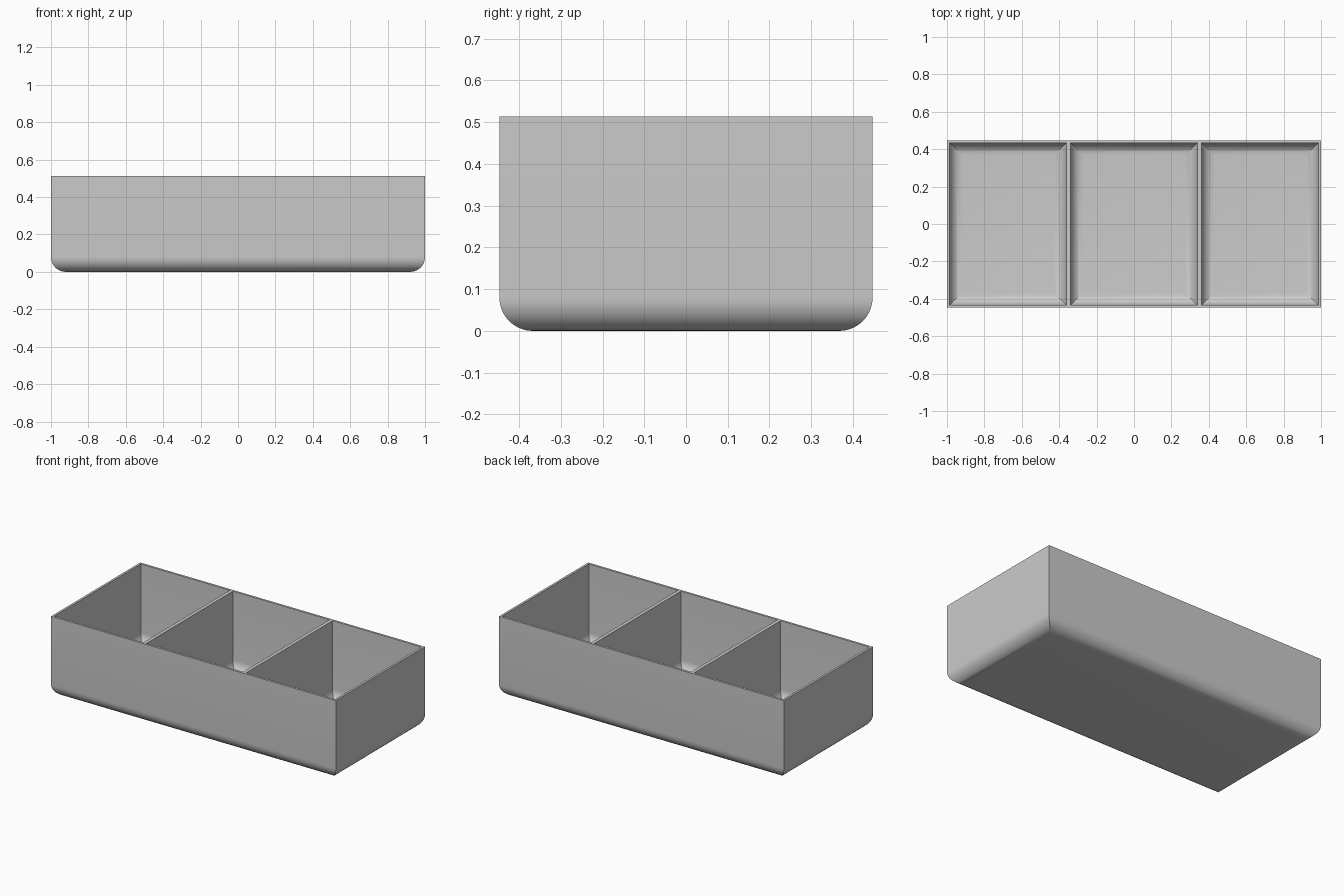
import bpy, bmesh, math

if "Cube" in bpy.data.objects:
    bpy.data.objects.remove(bpy.data.objects["Cube"])

HALF_X, HALF_Y, HEIGHT = 1.0, 0.447, 0.513
WALL, DIVIDER, DIVIDER_X = 0.014, 0.022, 0.35
RADIUS, STEPS = 0.08, 10

grey = bpy.data.materials.new("plain grey")
grey.use_nodes = True
colour = (0.6, 0.6, 0.6, 1)
grey.diffuse_color = colour
grey.node_tree.nodes["Principled BSDF"].inputs["Base Color"].default_value = colour


def add_basin(bm, x0, x1, half_y, floor, radius):
    """Open rectangular basin with rounded bottom edges; returns its rim edges."""
    profile = [(0, HEIGHT)]
    for i in range(STEPS + 1):
        a = math.pi / 2 * i / STEPS
        profile.append((radius * (1 - math.cos(a)), floor + radius * (1 - math.sin(a))))
    rings = []
    for inset, z in profile:
        l, r, y = x0 + inset, x1 - inset, half_y - inset
        rings.append([bm.verts.new((px, py, z))
                      for px, py in ((l, -y), (r, -y), (r, y), (l, y))])
    for upper, lower in zip(rings, rings[1:]):
        for i in range(4):
            j = (i + 1) % 4
            bm.faces.new((upper[i], lower[i], lower[j], upper[j]))
    bm.faces.new(rings[-1])
    top = rings[0]
    return [bm.edges.get((top[i], top[(i + 1) % 4])) for i in range(4)]


bm = bmesh.new()
# Outer shell
rim = add_basin(bm, -HALF_X, HALF_X, HALF_Y, 0, RADIUS)

# Three compartments
edge, gap = HALF_X - WALL, DIVIDER / 2
for x0, x1 in ((-edge, -DIVIDER_X - gap),
               (-DIVIDER_X + gap, DIVIDER_X - gap),
               (DIVIDER_X + gap, edge)):
    rim += add_basin(bm, x0, x1, HALF_Y - WALL, WALL, RADIUS - WALL)

# Flat rim joining the shell and the compartments
bmesh.ops.triangle_fill(bm, edges=rim, use_beauty=True, normal=(0, 0, 1))
bmesh.ops.recalc_face_normals(bm, faces=bm.faces)

mesh = bpy.data.meshes.new("divided_tray")
bm.to_mesh(mesh)
bm.free()
mesh.materials.append(grey)
tray = bpy.data.objects.new("divided_tray", mesh)
bpy.context.collection.objects.link(tray)

# Smooth fillets, crisp corners
bpy.context.view_layer.objects.active = tray
tray.select_set(True)
bpy.ops.object.shade_smooth_by_angle(angle=math.radians(30))
